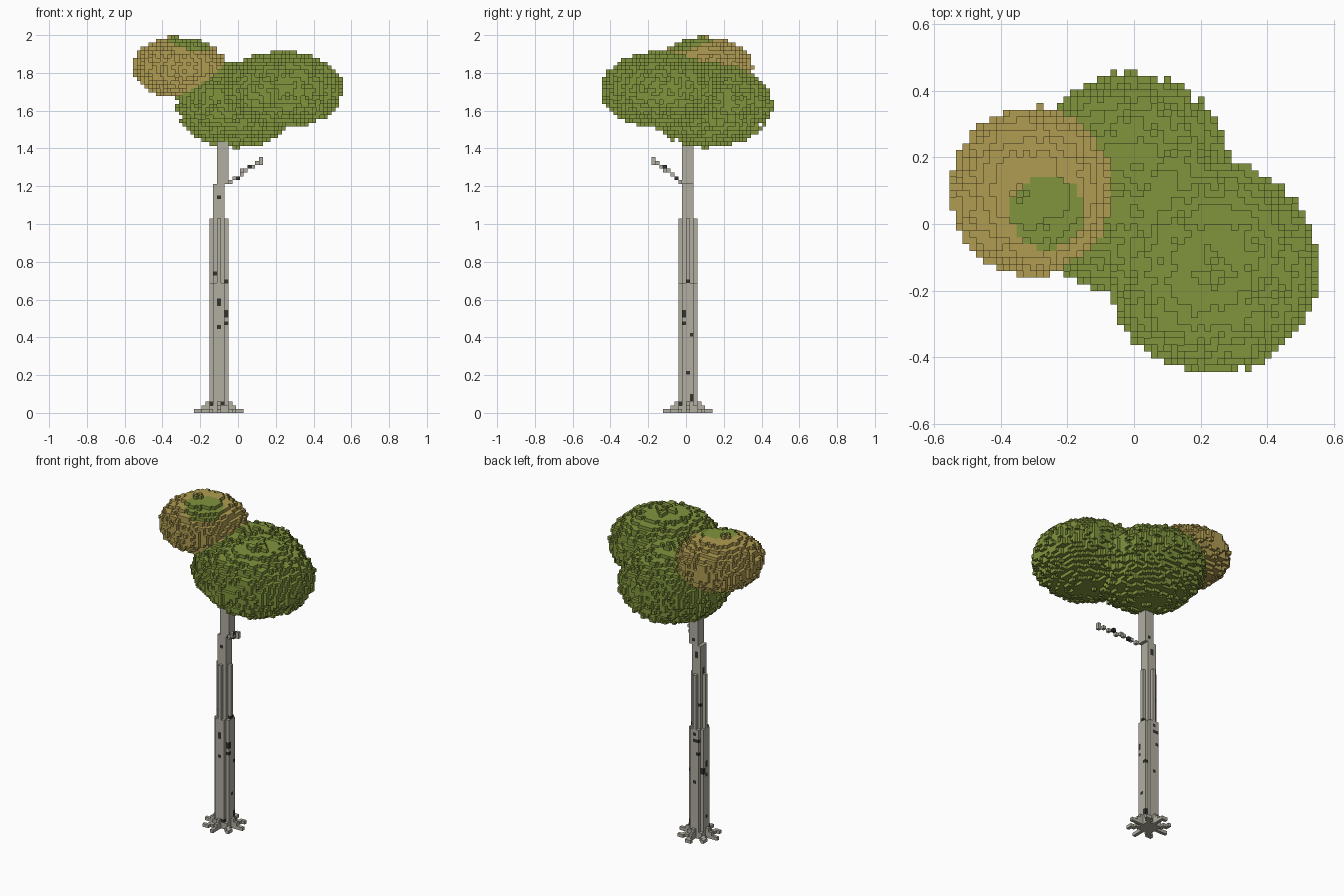
import bpy, bmesh, math, random
from mathutils import Vector

if "Cube" in bpy.data.objects:
    bpy.data.objects.remove(bpy.data.objects["Cube"], do_unlink=True)

random.seed(7)
V = 2 / 99                       # voxel size
DIRS = [(1, 0, 0), (-1, 0, 0), (0, 1, 0), (0, -1, 0), (0, 0, 1), (0, 0, -1)]


def material(name, rgb):
    m = bpy.data.materials.new(name)
    m.use_nodes = True
    m.diffuse_color = (*rgb, 1)
    m.node_tree.nodes["Principled BSDF"].inputs["Base Color"].default_value = (*rgb, 1)
    return m


GREEN = material("leaf green", (0.22, 0.30, 0.048))
TAN = material("dry leaf tan", (0.44, 0.335, 0.085))
BARK = material("pale bark", (0.44, 0.42, 0.355))
DARK = material("dark bark", (0.035, 0.033, 0.03))


def centre(c):
    # cells sit on half steps in y and z
    return Vector((c[0] * V, (c[1] + 0.5) * V, (c[2] + 0.5) * V))


def cell(x, y, z):
    return (round(x / V), math.floor(y / V), math.floor(z / V))


def voxel_object(name, cells, solid, mats):
    """Build the outer faces of {cell: material}; faces against solid cells are skipped."""
    bm = bmesh.new()
    verts = {}
    for c, m in cells.items():
        for d in DIRS:
            if tuple(a + b for a, b in zip(c, d)) in solid:
                continue
            n = Vector(d)
            u = Vector((d[1], d[2], d[0]))
            w = n.cross(u)
            quad = []
            for a, b in ((-1, -1), (1, -1), (1, 1), (-1, 1)):
                k = tuple(round(2 * c[i] + n[i] + a * u[i] + b * w[i]) for i in range(3))
                if k not in verts:
                    verts[k] = bm.verts.new((k[0] * V / 2, (k[1] + 1) * V / 2, (k[2] + 1) * V / 2))
                quad.append(verts[k])
            bm.faces.new(quad).material_index = mats.index(m)
    me = bpy.data.meshes.new(name)
    bm.to_mesh(me)
    bm.free()
    for m in mats:
        me.materials.append(m)
    bpy.context.collection.objects.link(bpy.data.objects.new(name, me))


def blob(c, r):
    """Cells of a rough-edged ellipsoid."""
    out = set()
    lo = cell(*(c[i] - r[i] - 2 * V for i in range(3)))
    hi = cell(*(c[i] + r[i] + 2 * V for i in range(3)))
    for i in range(lo[0], hi[0] + 1):
        for j in range(lo[1], hi[1] + 1):
            for k in range(lo[2], min(hi[2], 98) + 1):
                p = centre((i, j, k))
                d = math.sqrt(sum(((p[a] - c[a]) / r[a]) ** 2 for a in range(3)))
                if d < 1 + random.uniform(-0.05, 0.04):
                    out.add((i, j, k))
    return out


# Crown: two green lobes and a higher dry lobe with a green cap
front = blob((0.235, -0.13, 1.71), (0.315, 0.315, 0.20))
back = blob((-0.01, 0.12, 1.63), (0.31, 0.33, 0.22))
high = blob((-0.31, 0.10, 1.83), (0.242, 0.25, 0.158))
leaves = {c: GREEN for c in (front | back) - high}
dry = {}
for c in high:
    p = centre(c)
    cap = math.hypot(p.x + 0.26, p.y - 0.035) < 0.112 and p.z > 1.87
    dry[c] = GREEN if cap else TAN
crown = set(leaves) | set(dry)

# Trunk: stacked sections, each (bottom, top, centre column, shape)
trunk = {}
SECTIONS = [(0, 34, -5, "wide"), (34, 51, -5, "cross"), (51, 60, -5, "core"), (60, 76, -4, "core")]
for z0, z1, cx, shape in SECTIONS:
    for i in range(-2, 3):
        for j in range(-2, 3):
            a, b = sorted((abs(i), abs(j)))
            if b < 2 or (shape == "wide" and a < 2) or (shape == "cross" and a == 0):
                for k in range(z0, z1):
                    trunk[(cx + i, j, k)] = BARK

# Roots: arms that step down and outwards
roots = {}
for n, ang in enumerate((0, 48, 95, 140, 183, 228, 272, 318)):
    reach = 6.3 if n % 2 == 0 else 5.6
    for s in range(30):
        t = 2 + (reach - 2) * s / 29
        i = round(-5 + t * math.cos(math.radians(ang)))
        j = round(t * math.sin(math.radians(ang)))
        height = max(1, round(5.6 - t)) if n % 2 == 0 else max(1, round(4.2 - t))
        for k in range(height):
            if (i, j, k) not in trunk:
                roots[(i, j, k)] = BARK

# Branch: a thin diagonal line of cells, with two dark ones
branch = {}
a, b = Vector((-0.04, -0.03, 1.225)), Vector((0.13, -0.18, 1.345))
for s in range(11):
    branch[cell(*a.lerp(b, s / 10))] = DARK if s in (2, 6) else BARK

# Dark flecks on the trunk skin: short vertical streaks
skin = sorted(c for c in trunk if c[2] < 70 and any(
    tuple(p + q for p, q in zip(c, d)) not in trunk for d in DIRS[:4]))
for c in random.sample(skin, 26):
    for k in range(random.choice((1, 1, 1, 2))):
        if (c[0], c[1], c[2] + k) in trunk:
            trunk[(c[0], c[1], c[2] + k)] = DARK

wood = set(trunk) | set(roots) | set(branch)
voxel_object("green_crown", leaves, crown, [GREEN])
voxel_object("dry_crown", dry, crown, [TAN, GREEN])
voxel_object("trunk", trunk, wood, [BARK, DARK])
voxel_object("roots", roots, wood, [BARK])
voxel_object("branch", branch, wood, [BARK, DARK])
